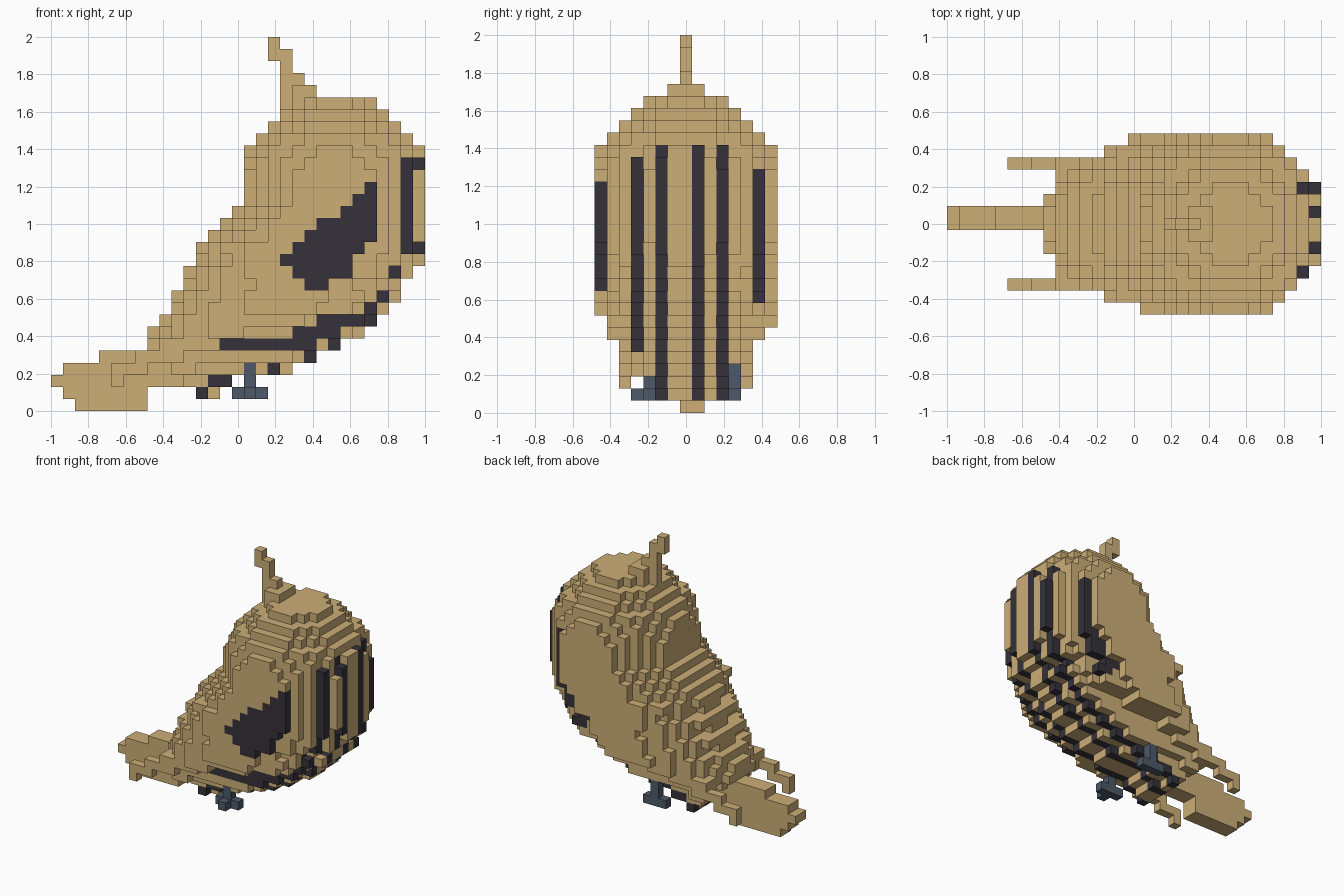
import bpy, bmesh, math

if "Cube" in bpy.data.objects:
    bpy.data.objects.remove(bpy.data.objects["Cube"], do_unlink=True)

V = 2 / 31          # edge length of one block


def material(name, rgb):
    m = bpy.data.materials.new(name)
    m.use_nodes = True
    m.diffuse_color = (*rgb, 1)
    m.node_tree.nodes["Principled BSDF"].inputs["Base Color"].default_value = (*rgb, 1)
    return m


TAN = material("tan", (0.607, 0.425, 0.185))
DARK = material("charcoal", (0.035, 0.032, 0.042))
SLATE = material("slate_blue", (0.075, 0.10, 0.14))


def box(i0, i1, j0, j1, k0, k1):
    """Blocks with i0 <= x < i1, j0 <= y < j1, k0 <= z < k1."""
    return {(i, j, k) for i in range(i0, i1) for j in range(j0, j1) for k in range(k0, k1)}


# Body layers from the bottom up: back end, front end, squared half width, back stretch
LAYERS = [
    (10, 20, 12, 1.4), (9, 22, 20, 1.4), (8, 24, 22, 1.4), (8, 26, 38, 1), (9, 27, 55, 1.3),
    (10, 28, 52, 1), (10, 29, 59, 1.4), (11, 29, 51, 0.9), (11, 30, 59, 1.2),
    (12, 31, 51, 0.65), (12, 31, 55, 0.7), (13, 31, 59, 1.1), (14, 31, 59, 1),
    (15, 31, 59, 1), (16, 31, 59, 1), (16, 31, 59, 1), (16, 31, 59, 1), (16, 31, 55, 1),
    (16, 31, 51, 1), (17, 30, 42, 1), (18, 29, 31, 1), (19, 28, 20, 1), (20, 27, 12, 1),
]


def layer(k, back, front, r2, stretch):
    """A slab with a round front cap and a drawn-out back cap."""
    n = int(math.sqrt(r2))
    qf = min(1, (front - back - 1) / 2 / n)
    qb = min(stretch, (front - back - 1 - n * qf) / n)
    cf, cb = front - 0.5 - n * qf, back + 0.5 + n * qb
    cells = set()
    for i, j, _ in box(back, front, -7, 8, 0, 1):
        d = max((i + 0.5 - cf) / qf, (cb - i - 0.5) / qb, 0)
        if d * d + j * j <= r2 + 1e-6:
            cells.add((i, j, k))
    return cells


body = set()
for n, row in enumerate(LAYERS):
    body |= layer(n + 3, *row)
body |= box(11, 15, -2, 4, 2, 3)                              # belly end
body |= box(12, 13, -2, 4, 1, 2) | box(13, 14, -1, 2, 1, 2)

# Flanks rise towards the front, and the outermost slices taper off below
for j in (-7, -6, -5, 5, 6, 7):
    body -= box(16, 31, j, j + 1, 6, 7) | box(21, 31, j, j + 1, 7, 8)
for j in (-7, 7):
    for k in range(8, 13):
        body -= box(k + 14, 31, j, j + 1, k, k + 1)
body -= box(0, 31, -7, -6, 7, 8)

# Legs with flat feet, set into the belly
right_foot = box(15, 18, -3, -2, 1, 2) | box(16, 17, -4, -3, 1, 2) | box(16, 17, -3, -2, 2, 4)
left_foot = box(15, 18, 4, 5, 1, 2) | box(16, 17, 4, 5, 2, 4)
body -= right_foot | left_foot

# Flat tail, two blocks thick
tail = set()
for k, (a, b) in enumerate([(2, 8), (1, 8), (0, 11), (1, 10), (4, 10)]):
    tail |= box(a, b, 0, 2, k, k + 1)

# Wing tips stepping down behind the body on both sides
wings = set()
for k, a, b in [(2, 5, 6), (3, 5, 8), (4, 7, 11), (5, 9, 14)]:
    for j in (-5, 5):
        wings |= box(a, b, j, j + 1, k, k + 1)
for j in (-4, 4):
    wings |= box(9, 14, j, j + 1, 4, 6) | box(10, 12, j, j + 1, 3, 4)

# Crest curling up from the back of the head
crest = box(19, 20, 0, 1, 25, 26) | box(20, 22, -1, 2, 26, 27)
for k, a, b in [(26, 19, 22), (27, 19, 21), (28, 19, 20), (29, 18, 20), (30, 18, 19)]:
    crest |= box(a, b, 0, 1, k, k + 1)

# Dark stripes run down the breast and under the belly: slice -> lowest, highest layer
STRIPES = {-4: (5, 20), -2: (1, 21), 1: (1, 21), 3: (1, 21), 6: (9, 19)}
# Dark side patch: first and last block per layer
PATCH = {10: (21, 24), 11: (20, 25), 12: (19, 26), 13: (20, 27), 14: (21, 27),
         15: (22, 27), 16: (24, 27), 17: (25, 27), 18: (26, 27)}


def body_colour(c):
    i, j, k = c
    if j == -7 and k in PATCH:
        return int(PATCH[k][0] <= i < PATCH[k][1])
    if j in STRIPES and STRIPES[j][0] <= k <= STRIPES[j][1] and i >= max(12, k + 5):
        front = (i + 1, j, k) not in body or (i + 2, j, k) not in body
        under = (i, j, k - 1) not in body
        thick = j == -4 and (i, j, k - 2) not in body and k < 8
        return int(front or under or thick)
    return 0


# Each direction with the four corners of that block face
FACES = {
    (1, 0, 0): [(1, 0, 0), (1, 1, 0), (1, 1, 1), (1, 0, 1)],
    (-1, 0, 0): [(0, 0, 0), (0, 0, 1), (0, 1, 1), (0, 1, 0)],
    (0, 1, 0): [(0, 1, 0), (0, 1, 1), (1, 1, 1), (1, 1, 0)],
    (0, -1, 0): [(0, 0, 0), (1, 0, 0), (1, 0, 1), (0, 0, 1)],
    (0, 0, 1): [(0, 0, 1), (1, 0, 1), (1, 1, 1), (0, 1, 1)],
    (0, 0, -1): [(0, 0, 0), (0, 1, 0), (1, 1, 0), (1, 0, 0)],
}

tail -= body
wings -= body | tail
crest -= body
everything = body | tail | wings | crest | right_foot | left_foot


def build(name, cells, mats, colour=lambda c: 0):
    """Skin a set of blocks, leaving out faces hidden between blocks."""
    bm = bmesh.new()
    verts = {}

    def vert(p):
        if p not in verts:
            verts[p] = bm.verts.new((p[0] * V - 1, (p[1] - 0.5) * V, p[2] * V))
        return verts[p]

    for c in sorted(cells):
        for d, corners in FACES.items():
            if tuple(a + b for a, b in zip(c, d)) not in everything:
                f = bm.faces.new([vert(tuple(a + b for a, b in zip(c, q))) for q in corners])
                f.material_index = colour(c)
    mesh = bpy.data.meshes.new(name)
    bm.to_mesh(mesh)
    bm.free()
    for m in mats:
        mesh.materials.append(m)
    bpy.context.collection.objects.link(bpy.data.objects.new(name, mesh))


build("body", body, [TAN, DARK], body_colour)
build("tail", tail, [TAN])
build("wing_tips", wings, [TAN])
build("crest", crest, [TAN])
build("right_foot", right_foot, [SLATE])
build("left_foot", left_foot, [SLATE])
